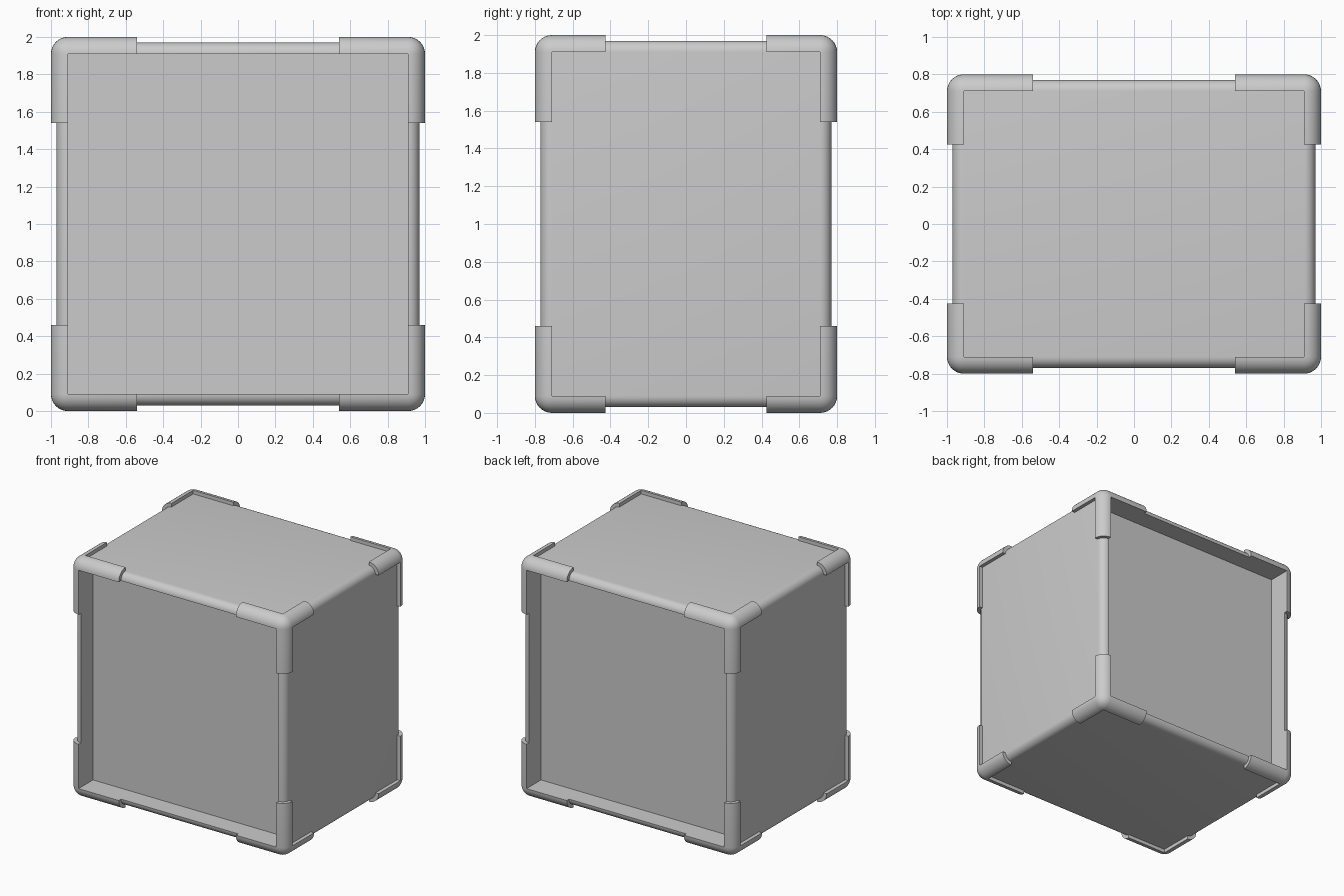
import bpy, bmesh
from mathutils import Vector

if "Cube" in bpy.data.objects:
    bpy.data.objects.remove(bpy.data.objects["Cube"])

HALF = Vector((1.0, 0.8, 1.0))      # outer half size, over the corner brackets
R_OUT, R_IN = 0.09, 0.06            # edge radii of brackets and body (concentric)
CORE = HALF - Vector((R_OUT,) * 3)  # flat part of every side ends here
BAR_END = (0.54, 0.425, 0.54)       # where the bracket arms stop on each axis
PANEL_Y = 0.61                      # depth of the recessed front/back panels


def rounded_box(radius):
    bm = bmesh.new()
    bmesh.ops.create_cube(bm, size=2)
    for v in bm.verts:
        v.co = Vector([s * (c + radius) for s, c in zip(v.co, CORE)])
    bmesh.ops.bevel(bm, geom=bm.edges[:], offset=radius, segments=8,
                    profile=0.5, affect='EDGES')
    return bm


def flat_sides(bm):
    return sorted(bm.faces, key=lambda f: f.calc_area())[-6:]


def finish(bm, name):
    bmesh.ops.recalc_face_normals(bm, faces=bm.faces[:])
    mesh = bpy.data.meshes.new(name)
    bm.to_mesh(mesh)
    bm.free()
    obj = bpy.data.objects.new(name, mesh)
    bpy.context.collection.objects.link(obj)
    obj.location.z = HALF.z
    bpy.ops.object.select_all(action='DESELECT')
    obj.select_set(True)
    bpy.context.view_layer.objects.active = obj
    bpy.ops.object.shade_smooth_by_angle(angle=0.6)
    return obj


# Body: rounded box with front and back panels pushed in
bm = rounded_box(R_IN)
for face in [f for f in flat_sides(bm) if abs(f.normal.y) > 0.9]:
    side = 1 if face.normal.y > 0 else -1
    new = bmesh.ops.extrude_face_region(bm, geom=[face])['geom']
    for v in new:
        if isinstance(v, bmesh.types.BMVert):
            v.co.y = side * PANEL_Y
    if face.is_valid:
        bm.faces.remove(face)
finish(bm, "crate_body")

# Corner brackets: rounded edges only, with the middle of each edge cut away
bm = rounded_box(R_OUT)
bmesh.ops.delete(bm, geom=flat_sides(bm), context='FACES')
for axis in range(3):
    for sign in (-1, 1):
        co, no = Vector(), Vector()
        co[axis], no[axis] = sign * BAR_END[axis], 1
        bmesh.ops.bisect_plane(bm, geom=bm.verts[:] + bm.edges[:] + bm.faces[:],
                               plane_co=co, plane_no=no)
middle = [f for f in bm.faces
          if any(abs(c) < e for c, e in zip(f.calc_center_median(), BAR_END))]
bmesh.ops.delete(bm, geom=middle, context='FACES')

# Thicken the brackets inward onto the body
new = bmesh.ops.extrude_face_region(bm, geom=bm.faces[:], use_keep_orig=True)['geom']
for v in new:
    if isinstance(v, bmesh.types.BMVert):
        c = Vector([max(-k, min(k, p)) for p, k in zip(v.co, CORE)])
        v.co = c + (v.co - c) * (R_IN / R_OUT)
finish(bm, "corner_brackets")
